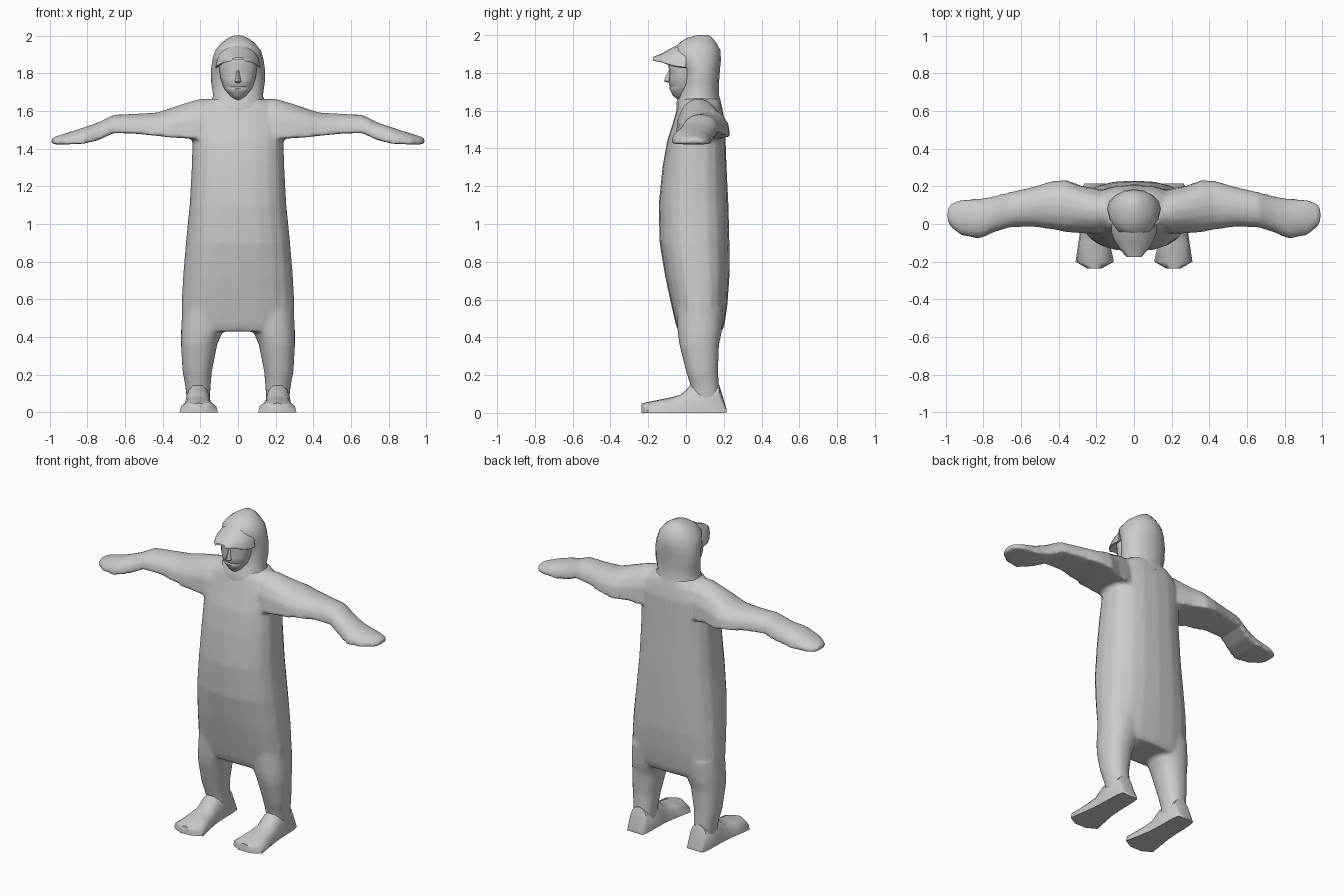
import bpy, bmesh, math
from mathutils import Vector

if "Cube" in bpy.data.objects:
    bpy.data.objects.remove(bpy.data.objects["Cube"])

grey = bpy.data.materials.new("plain grey")
grey.diffuse_color = (0.6, 0.6, 0.6, 1)
grey.use_nodes = True
grey.node_tree.nodes["Principled BSDF"].inputs["Base Color"].default_value = grey.diffuse_color


def loft(name, rings, smooth_angle=60):
    """Skin a list of equal-length closed rings and cap both ends."""
    bm = bmesh.new()
    vs = [[bm.verts.new(p) for p in r] for r in rings]
    n = len(vs[0])
    for a, b in zip(vs, vs[1:]):
        for i in range(n):
            j = (i + 1) % n
            bm.faces.new((a[i], a[j], b[j], b[i]))
    bm.faces.new(vs[0])
    bm.faces.new(vs[-1])
    bmesh.ops.recalc_face_normals(bm, faces=bm.faces)
    me = bpy.data.meshes.new(name)
    bm.to_mesh(me)
    bm.free()
    ob = bpy.data.objects.new(name, me)
    bpy.context.collection.objects.link(ob)
    me.materials.append(grey)
    select([ob])
    bpy.ops.object.shade_smooth_by_angle(angle=math.radians(smooth_angle))
    return ob


def select(obs):
    bpy.ops.object.select_all(action='DESELECT')
    for o in obs:
        o.select_set(True)
    bpy.context.view_layer.objects.active = obs[0]


def spow(v, e):
    return math.copysign(abs(v) ** e, v)


def oval(z, x0, x1, y0, y1, p=2.3, n=20):
    """Horizontal rounded cross-section between x0..x1 and y0..y1."""
    return [((x0 + x1) / 2 + (x1 - x0) / 2 * spow(math.cos(t), 2 / p),
             (y0 + y1) / 2 + (y1 - y0) / 2 * spow(math.sin(t), 2 / p), z)
            for t in (2 * math.pi * i / n for i in range(n))]


def dome(h0, h1, z0, z1, e=0.75, n=9):
    """Flat-bottomed arch: list of (horizontal, z)."""
    return [((h0 + h1) / 2 + (h1 - h0) / 2 * math.cos(t),
             z0 + (z1 - z0) * max(0, math.sin(t)) ** e)
            for t in (math.pi * i / (n - 1) for i in range(n))]


# long belted torso: z, half width, front y, back y
torso = loft("torso", [oval(z, -w, w, a, b, 2.5) for z, w, a, b in [
    (0.43, .285, -.04, .19), (0.47, .30, -.055, .205), (0.58, .30, -.08, .22),
    (0.72, .292, -.11, .23), (0.9, .277, -.14, .23), (1.1, .257, -.145, .225),
    (1.3, .246, -.125, .215), (1.44, .242, -.10, .21), (1.55, .235, -.065, .205),
    (1.62, .20, -.045, .19), (1.665, .14, -.03, .175)]])
body_parts = [torso]

for s, side in ((-1, "right"), (1, "left")):
    # legs: z, inner x, outer x, front y, back y
    body_parts.append(loft(side + "_leg", [oval(z, s * i, s * o, a, b, 2.2) for z, i, o, a, b in [
        (0.55, .05, .295, -.05, .2), (0.43, .08, .303, -.045, .19),
        (0.36, .11, .303, -.035, .175), (0.22, .138, .295, 0, .17),
        (0.14, .145, .28, .025, .175), (0.05, .15, .27, .03, .19)]]))
    # arms: x, front y, back y, underside z, top z
    body_parts.append(loft(side + "_arm", [
        [(s * x, h, z) for h, z in dome(a, b, lo, hi)] for x, a, b, lo, hi in [
            (.08, -.03, .16, 1.45, 1.668), (.2, -.055, .19, 1.45, 1.665),
            (.28, -.05, .205, 1.455, 1.642), (.36, -.045, .235, 1.46, 1.615),
            (.43, -.03, .23, 1.468, 1.592), (.55, -.015, .195, 1.48, 1.585),
            (.66, -.02, .17, 1.483, 1.58), (.74, -.045, .15, 1.445, 1.54),
            (.82, -.08, .135, 1.426, 1.512), (.92, -.06, .13, 1.422, 1.48),
            (.97, -.02, .11, 1.422, 1.465), (.992, .015, .08, 1.43, 1.452)]]))
    # feet: y, inner x, outer x, top z
    loft(side + "_foot", [
        [(s * h, y, z) for h, z in dome(i, o, 0, t, 0.6)] for y, i, o, t in [
            (.215, .155, .265, .02), (.175, .148, .275, .15), (.03, .145, .28, .15),
            (-.03, .14, .285, .095), (-.1, .128, .295, .078),
            (-.2, .107, .31, .058), (-.235, .17, .25, .05)]], 50)

# blend torso, legs and arms into one smooth garment
select(body_parts)
bpy.ops.object.join()
torso.name = "body_garment"
m = torso.modifiers.new("blend", 'REMESH')
m.mode = 'VOXEL'
m.voxel_size = 0.012
m.use_smooth_shade = True
m = torso.modifiers.new("soften", 'SMOOTH')
m.iterations = 4
m = torso.modifiers.new("simplify", 'DECIMATE')
m.ratio = 0.25
for m in list(torso.modifiers):
    bpy.ops.object.modifier_apply(modifier=m.name)
bpy.ops.object.shade_smooth()
torso.data.materials.clear()
torso.data.materials.append(grey)

# hood: z, half width, front y, back y
loft("hood", [oval(z, -w, w, a, b, 2.1, 16) for z, w, a, b in [
    (1.60, .18, -.05, .195), (1.645, .145, -.05, .185), (1.68, .132, -.035, .175),
    (1.75, .142, -.015, .175), (1.82, .143, -.02, .18), (1.87, .136, -.05, .185),
    (1.92, .122, -.07, .182), (1.96, .09, -.035, .16), (1.985, .055, .005, .14),
    (2.0, .025, .06, .12)]])

# peak of the hood: an arched shell; y, half width, side z, top z
peak = []
for y, w, zs, zt in [(0, .12, 1.83, 1.965), (-.05, .118, 1.835, 1.945),
                     (-.09, .102, 1.845, 1.925), (-.13, .078, 1.86, 1.902),
                     (-.175, .04, 1.868, 1.884)]:
    outer = [(h, y, z) for h, z in dome(-w, w, zs, zt, 1)]
    under = min(zt - .01, 1.888)
    inner = [(h, y, z) for h, z in dome(-w * .93, w * .93, zs - .004, under, 1)]
    peak.append(outer + inner[::-1])
loft("hood_peak", peak)

# face: z, half width, front y
loft("face", [oval(z, -w, w, a, .06, 2.1, 16) for z, w, a in [
    (1.655, .02, -.04), (1.68, .045, -.07), (1.70, .06, -.08), (1.72, .074, -.09),
    (1.727, .077, -.084), (1.735, .08, -.091), (1.77, .092, -.092),
    (1.81, .099, -.088), (1.84, .10, -.095), (1.89, .095, -.09)]])

# nose wedge
loft("nose", [oval(z, -w, w, a, -.06, 2, 8) for z, w, a in [
    (1.748, .012, -.095), (1.756, .018, -.116), (1.77, .014, -.112),
    (1.815, .008, -.092)]])
